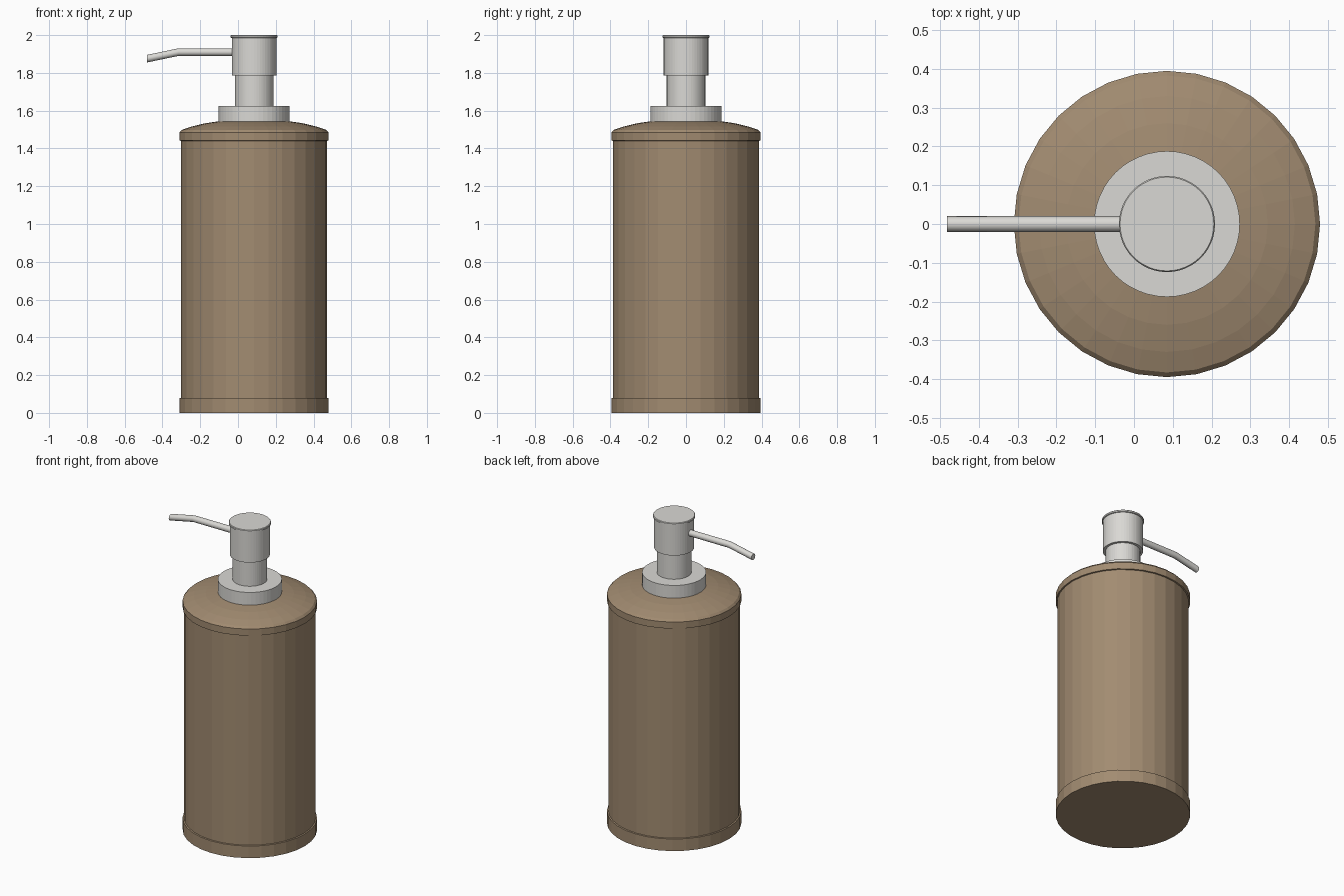
import bpy, bmesh
from math import sin, cos, tau

old = bpy.data.objects.get("Cube")
if old:
    bpy.data.objects.remove(old, do_unlink=True)

AXIS_X = 0.085  # centre of the bottle; the spout balances it on -x


def material(name, rgb):
    m = bpy.data.materials.new(name)
    m.use_nodes = True
    m.diffuse_color = (*rgb, 1)
    bsdf = next(n for n in m.node_tree.nodes if n.type == 'BSDF_PRINCIPLED')
    bsdf.inputs["Base Color"].default_value = (*rgb, 1)
    return m


def loft(name, rings, mat, smooth=None):
    """Skin a list of vertex rings and cap both ends."""
    bm = bmesh.new()
    loops = [[bm.verts.new(p) for p in ring] for ring in rings]
    for a, b in zip(loops, loops[1:]):
        for i in range(len(a)):
            j = (i + 1) % len(a)
            bm.faces.new((a[i], a[j], b[j], b[i]))
    bm.faces.new(loops[0])
    bm.faces.new(loops[-1])
    bmesh.ops.recalc_face_normals(bm, faces=bm.faces)
    mesh = bpy.data.meshes.new(name)
    bm.to_mesh(mesh)
    bm.free()
    mesh.materials.append(mat)
    obj = bpy.data.objects.new(name, mesh)
    bpy.context.collection.objects.link(obj)
    if smooth:
        bpy.ops.object.select_all(action='DESELECT')
        obj.select_set(True)
        bpy.context.view_layer.objects.active = obj
        bpy.ops.object.shade_smooth_by_angle(angle=smooth)
    return obj


def turned(name, profile, mat, sides=32):
    """Turn a (radius, height) profile about the bottle axis."""
    rings = [[(AXIS_X + r * cos(tau * i / sides), r * sin(tau * i / sides), z)
              for i in range(sides)] for r, z in profile]
    return loft(name, rings, mat)


brown = material("bottle brown", (0.36, 0.26, 0.165))
metal = material("pump silver", (0.70, 0.69, 0.66))

# Bottle: foot band, straight wall, shoulder band and low dome
turned("bottle", [(0.395, 0), (0.395, 0.078), (0.387, 0.08), (0.387, 1.44),
                  (0.395, 1.442), (0.395, 1.485), (0.383, 1.498),
                  (0.33, 1.516), (0.26, 1.533), (0.18, 1.545)], brown)

# Pump
turned("collar", [(0.188, 1.54), (0.188, 1.626)], metal, 48)
turned("stem", [(0.102, 1.61), (0.102, 1.80)], metal, 48)
turned("pump_head", [(0.118, 1.787), (0.118, 1.985), (0.124, 1.987),
                     (0.124, 1.996), (0.121, 2.0)], metal, 48)

# Spout: straight run, then a downward bend
R = 0.02
path = [(0, 1.91), (-0.315, 1.91), (-0.483, 1.875)]
loft("spout", [[(x, R * cos(tau * i / 16), z + R * sin(tau * i / 16))
                for i in range(16)] for x, z in path], metal, smooth=0.6)
